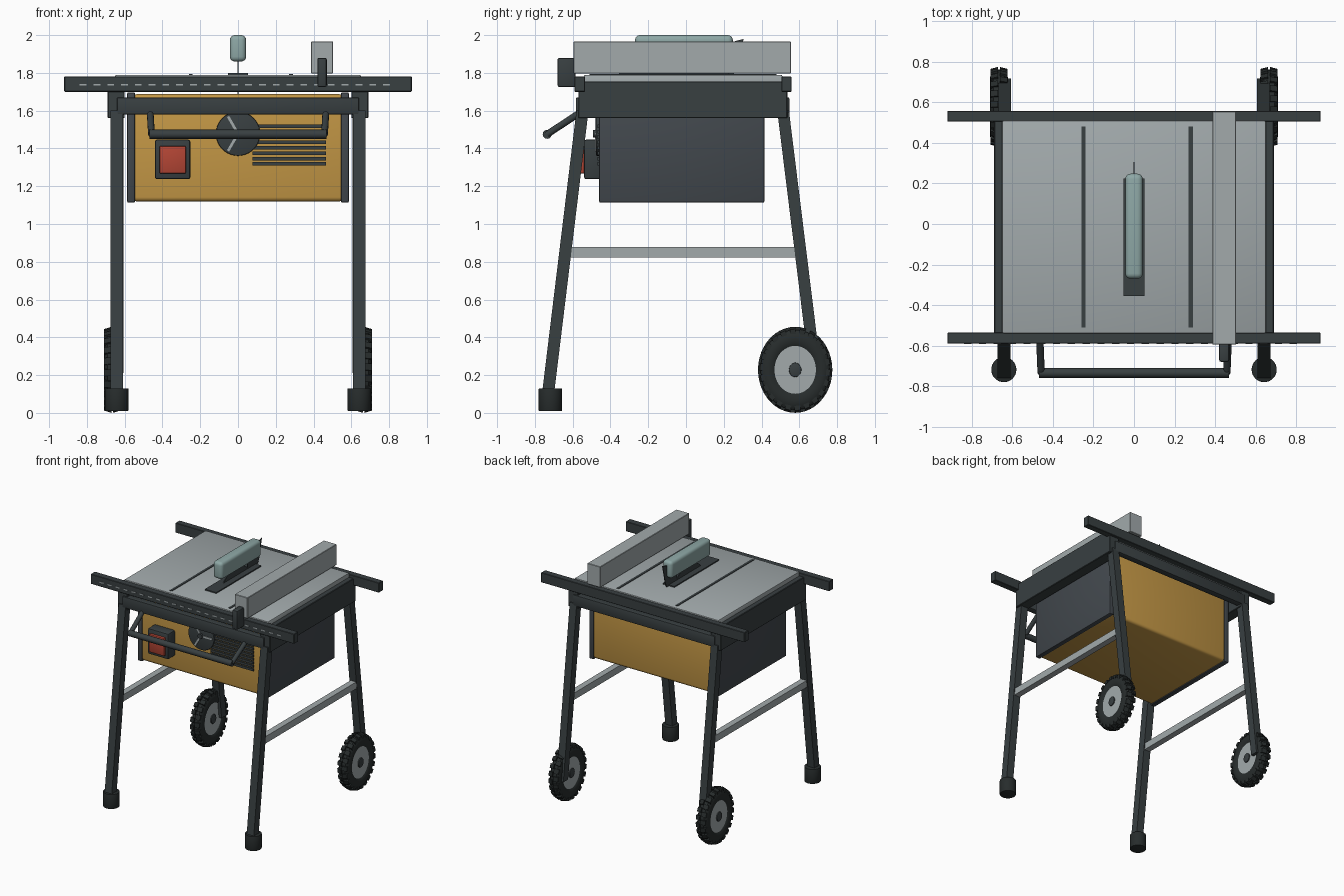
import bpy, bmesh, math
from mathutils import Matrix, Vector

if "Cube" in bpy.data.objects:
    bpy.data.objects.remove(bpy.data.objects["Cube"])


def mat(name, r, g, b):
    m = bpy.data.materials.new(name)
    m.diffuse_color = (r, g, b, 1)
    m.use_nodes = True
    m.node_tree.nodes["Principled BSDF"].inputs["Base Color"].default_value = m.diffuse_color
    return m


DARK = mat("dark_steel", 0.04, 0.05, 0.053)
PANEL = mat("panel_grey", 0.055, 0.065, 0.075)
BLACK = mat("rubber", 0.02, 0.025, 0.025)
YELLOW = mat("housing_yellow", 0.55, 0.31, 0.06)
RED = mat("switch_red", 0.45, 0.06, 0.035)
TEAL = mat("guard_teal", 0.27, 0.39, 0.38)
ALU = mat("aluminium", 0.36, 0.4, 0.41)


def finish(name, bm, m, loc=(0, 0, 0)):
    bmesh.ops.recalc_face_normals(bm, faces=bm.faces)
    me = bpy.data.meshes.new(name)
    bm.to_mesh(me)
    bm.free()
    ob = bpy.data.objects.new(name, me)
    bpy.context.collection.objects.link(ob)
    ob.location = loc
    me.materials.append(m)
    bpy.ops.object.select_all(action='DESELECT')
    ob.select_set(True)
    bpy.context.view_layer.objects.active = ob
    bpy.ops.object.shade_smooth_by_angle(angle=math.radians(35))
    return ob


def add_box(bm, x0, x1, y0, y1, z0, z1):
    M = Matrix.Translation(((x0 + x1) / 2, (y0 + y1) / 2, (z0 + z1) / 2))
    M = M @ Matrix.Diagonal((abs(x1 - x0), y1 - y0, z1 - z0, 1))
    return bmesh.ops.create_cube(bm, size=1, matrix=M)["verts"]


def box(name, x0, x1, y0, y1, z0, z1, m, bevel=0.0, seg=2):
    bm = bmesh.new()
    add_box(bm, x0, x1, y0, y1, z0, z1)
    if bevel:
        bmesh.ops.bevel(bm, geom=bm.edges[:], offset=bevel, segments=seg,
                        profile=0.5, affect='EDGES')
    return finish(name, bm, m)


def beam(name, x, w, top, bottom, m):
    """Slanted square leg between (y, z) points, with level ends."""
    bm = bmesh.new()
    for v in add_box(bm, x - w / 2, x + w / 2, -w / 2, w / 2, 0, 1):
        y, z = top if v.co.z > 0.5 else bottom
        v.co.y += y
        v.co.z = z
    return finish(name, bm, m)


def cyl(name, r, depth, loc, axis, m, seg=32, bevel=0.0):
    bm = bmesh.new()
    rot = {'X': Matrix.Rotation(math.pi / 2, 4, 'Y'),
           'Y': Matrix.Rotation(math.pi / 2, 4, 'X'), 'Z': Matrix()}[axis]
    bmesh.ops.create_cone(bm, cap_ends=True, segments=seg, radius1=r, radius2=r,
                          depth=depth, matrix=rot)
    if bevel:
        rim = [e for e in bm.edges if any(len(f.verts) > 4 for f in e.link_faces)]
        bmesh.ops.bevel(bm, geom=rim, offset=bevel, segments=2, profile=0.5, affect='EDGES')
    return finish(name, bm, m, loc)


# table top with mitre slots and blade insert
box("table_top", -0.65, 0.65, -0.54, 0.51, 1.705, 1.79, ALU, 0.008)
for n, x in (("left", -0.25), ("right", 0.28)):
    box(n + "_mitre_slot", x - 0.01, x + 0.01, -0.51, 0.48, 1.78, 1.794, DARK)
box("blade_insert", -0.052, 0.052, -0.355, 0.225, 1.78, 1.799, DARK)

# rails with scale ticks, cross bars and side aprons
for n, y0, y1 in (("front", -0.59, -0.535), ("back", 0.505, 0.558)):
    box(n + "_rail", -0.92, 0.92, y0, y1, 1.70, 1.78, DARK, 0.003, 1)
box("front_cross_bar", -0.64, 0.64, -0.583, -0.53, 1.58, 1.67, DARK, 0.006)
box("back_cross_bar", -0.64, 0.64, 0.495, 0.547, 1.58, 1.67, DARK, 0.006)
bm = bmesh.new()
for i in range(23):
    x = -0.82 + i * 0.073
    add_box(bm, x - 0.018, x + 0.018, -0.593, -0.588, 1.732, 1.741)
finish("rail_scale", bm, ALU)

# rip fence and clamp
box("rip_fence", 0.387, 0.503, -0.595, 0.555, 1.797, 1.967, ALU, 0.003, 1)
box("fence_clamp", 0.42, 0.47, -0.68, -0.585, 1.725, 1.88, DARK, 0.01)

# blade, riving knife and guard
cyl("saw_blade", 0.21, 0.006, (0, -0.03, 1.66), 'X', DARK, 48)
bm = bmesh.new()
pts = [(0.12, 1.74), (0.23, 1.74), (0.27, 1.83), (0.305, 1.98), (0.12, 1.93)]
f = bm.faces.new([bm.verts.new((-0.003, y, z)) for y, z in pts])
ext = bmesh.ops.extrude_face_region(bm, geom=[f])["geom"]
for v in ext:
    if isinstance(v, bmesh.types.BMVert):
        v.co.x = 0.003
finish("riving_knife", bm, DARK)
box("blade_guard", -0.043, 0.043, -0.27, 0.248, 1.86, 2.0, TEAL, 0.026, 4)

# motor housing and its side panels
box("housing", -0.56, 0.56, -0.455, 0.41, 1.12, 1.687, YELLOW, 0.022, 3)

# switch
box("switch_box", -0.44, -0.252, -0.54, -0.44, 1.237, 1.447, DARK, 0.012)
box("switch_button", -0.416, -0.276, -0.56, -0.53, 1.267, 1.413, RED, 0.006)

# tilt dial with three spokes
cyl("tilt_dial", 0.117, 0.035, (0, -0.46, 1.478), 'Y', DARK, 40, 0.006)
cyl("dial_hub", 0.02, 0.03, (0, -0.478, 1.478), 'Y', DARK, 20)
bm = bmesh.new()
for a in (0, 120, 240):
    vs = add_box(bm, 0.015, 0.105, -0.483, -0.47, -0.007, 0.007)
    bmesh.ops.rotate(bm, verts=vs, cent=(0, 0, 0),
                     matrix=Matrix.Rotation(-math.radians(a), 3, 'Y'))
finish("dial_spokes", bm, ALU, (0, 0, 1.478))

# vent slats
bm = bmesh.new()
for i in range(8):
    z = 1.318 + i * 0.0285
    add_box(bm, 0.078, 0.465, -0.468, -0.45, z - 0.0095, z + 0.0095)
finish("vent_slats", bm, DARK)

# front carry handle
cu = bpy.data.curves.new("carry_handle", 'CURVE')
cu.dimensions = '3D'
cu.bevel_depth = 0.024
cu.bevel_resolution = 4
cu.use_fill_caps = True
for path in ([(-0.468, -0.735, 1.475), (0.468, -0.735, 1.475)],
             [(-0.465, -0.56, 1.59), (-0.458, -0.735, 1.475)],
             [(0.465, -0.56, 1.59), (0.458, -0.735, 1.475)]):
    sp = cu.splines.new('POLY')
    sp.points.add(1)
    for p, c in zip(sp.points, path):
        p.co = (*c, 1)
        p.radius = 1.0 if path[0][1] < -0.7 else 0.75
ob = bpy.data.objects.new("carry_handle", cu)
bpy.context.collection.objects.link(ob)
cu.materials.append(DARK)


def tyre(name, x, y, z):
    """Lathed tyre with staggered tread lugs, turned about the x axis."""
    bm = bmesh.new()
    half = [(0.12, 0.03), (0.135, 0.041), (0.165, 0.044), (0.195, 0.04), (0.212, 0.026)]
    prof = half + [(r, -t) for r, t in reversed(half)]
    vs = [bm.verts.new((t, 0, r)) for r, t in prof]
    es = [bm.edges.new((vs[i], vs[(i + 1) % len(vs)])) for i in range(len(vs))]
    bmesh.ops.spin(bm, geom=vs + es, cent=(0, 0, 0), axis=(1, 0, 0),
                   angle=math.tau, steps=48, use_merge=True)
    bmesh.ops.remove_doubles(bm, verts=bm.verts[:], dist=1e-5)
    n = 22
    for i in range(n):
        for s in (-1, 1):
            a, b = sorted((s * 0.004, s * 0.043))
            lug = add_box(bm, a, b, -0.018, 0.018, 0.19, 0.227)
            for v in lug:  # slope the shoulder
                if abs(v.co.x) > 0.02 and v.co.z > 0.2:
                    v.co.z -= 0.012
            ang = math.tau * (i + (0.25 * s)) / n
            bmesh.ops.rotate(bm, verts=lug, cent=(0, 0, 0), matrix=Matrix.Rotation(ang, 3, 'X'))
    return finish(name, bm, BLACK, (x, y, z))


# parts repeated on both sides
for side, s in (("left", -1), ("right", 1)):
    def sbox(name, x0, x1, *rest):
        return box(side + name, *sorted((s * x0, s * x1)), *rest)

    sbox("_apron", 0.60, 0.69, -0.57, 0.537, 1.56, 1.755, DARK, 0.004, 1)
    sbox("_housing_panel", 0.545, 0.587, -0.46, 0.415, 1.113, 1.697, PANEL, 0.008)
    sbox("_brace", 0.617, 0.667, -0.63, 0.595, 0.822, 0.878, ALU)
    beam(side + "_front_leg", s * 0.642, 0.064, (-0.548, 1.60), (-0.733, 0.08), DARK)
    beam(side + "_rear_leg", s * 0.638, 0.062, (0.514, 1.60), (0.686, 0.21), DARK)
    cyl(side + "_foot", 0.062, 0.12, (s * 0.642, -0.718, 0.07), 'Z', BLACK, 32, 0.004)
    wheel = (s * 0.666, 0.578, 0.228)
    parts = [tyre(side + "_tyre", *wheel),
             cyl(side + "_rim", 0.127, 0.07, wheel, 'X', ALU, 40),
             cyl(side + "_axle_cap", 0.038, 0.088, wheel, 'X', DARK, 24, 0.004)]
    for p in parts:
        p.scale.y = 0.865
